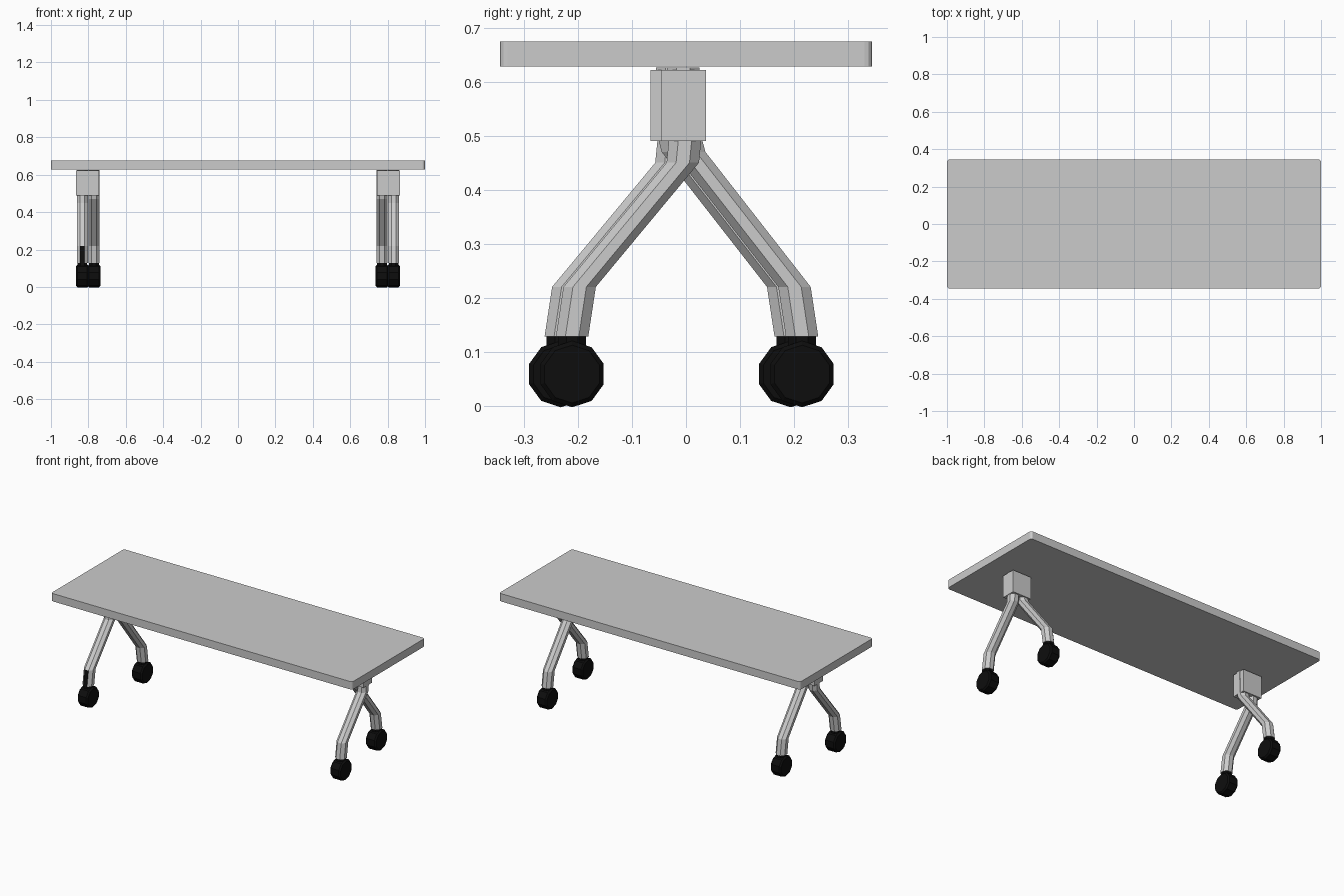
import bpy, bmesh, math

if "Cube" in bpy.data.objects:
    bpy.data.objects.remove(bpy.data.objects["Cube"])

black = bpy.data.materials.new("black_rubber")
black.diffuse_color = (0.004, 0.004, 0.004, 1)
black.use_nodes = True
black.node_tree.nodes["Principled BSDF"].inputs["Base Color"].default_value = black.diffuse_color


def finish(bm, name, mat=None):
    bmesh.ops.recalc_face_normals(bm, faces=bm.faces)
    me = bpy.data.meshes.new(name)
    bm.to_mesh(me)
    bm.free()
    ob = bpy.data.objects.new(name, me)
    bpy.context.collection.objects.link(ob)
    if mat:
        me.materials.append(mat)
    return ob


def box(name, x0, x1, y0, y1, z0, z1, round_corners=0):
    bm = bmesh.new()
    bmesh.ops.create_cube(bm, size=1)
    for v in bm.verts:
        v.co.x = x0 if v.co.x < 0 else x1
        v.co.y = y0 if v.co.y < 0 else y1
        v.co.z = z0 if v.co.z < 0 else z1
    if round_corners:
        upright = [e for e in bm.edges
                   if abs(e.verts[0].co.z - e.verts[1].co.z) > 1e-4]
        bmesh.ops.bevel(bm, geom=upright, offset=round_corners, segments=3,
                        profile=0.5, affect='EDGES')
    return finish(bm, name)


def loft(name, rings, mat=None):
    """Skin a list of equal-length point rings and cap both ends."""
    bm = bmesh.new()
    loops = [[bm.verts.new(p) for p in ring] for ring in rings]
    n = len(loops[0])
    for a, b in zip(loops, loops[1:]):
        for i in range(n):
            j = (i + 1) % n
            bm.faces.new((a[i], a[j], b[j], b[i]))
    bm.faces.new(loops[0])
    bm.faces.new(loops[-1])
    return finish(bm, name, mat)


def octagon(x, y, z, half):
    r = half / math.cos(math.pi / 8)
    return [(x + r * math.cos(math.pi * (k + 0.5) / 4),
             y + r * math.sin(math.pi * (k + 0.5) / 4), z) for k in range(8)]


def wheel(name, x, y, z, r, half):
    def ring(dx, rad):
        return [(x + dx, y + rad * math.cos(math.pi * (k + 0.5) / 5),
                 z + rad * math.sin(math.pi * (k + 0.5) / 5)) for k in range(10)]
    c = 0.008
    return loft(name, [ring(-half, r - c), ring(-half + c, r),
                       ring(half - c, r), ring(half, r - c)], black)


# table top
box("table_top", -1, 1, -0.345, 0.345, 0.628, 0.675, 0.014)

# bent leg paths as (y, z): ankle, knee, hip, and top inside the bracket
paths = {
    "front": (0.832, [(-0.211, 0.128), (-0.197, 0.22), (-0.006, 0.45),
                      (-0.002, 0.49), (-0.005, 0.626)]),
    "back": (0.77, [(0.215, 0.128), (0.201, 0.22), (0.006, 0.47),
                    (-0.002, 0.50), (-0.005, 0.626)]),
}

for s, side in ((1, "right"), (-1, "left")):
    dy = 0 if s > 0 else -0.021      # left frame sits slightly forward
    # bracket under the top
    xs = sorted((s * 0.742, s * 0.865))
    box(side + "_bracket", *xs, -0.045 + dy, 0.037 + dy, 0.49, 0.622)
    for end, (px, path) in paths.items():
        x, (ay, az) = s * px, path[0]
        leg = loft(f"{side}_{end}_leg",
                   [octagon(x, y + dy, z, 0.03) for y, z in path])
        # dark strip on the front of one lower leg
        if s < 0 and end == "front":
            grey = bpy.data.materials.new("grey_metal")
            grey.diffuse_color = (0.8, 0.8, 0.8, 1)
            grey.use_nodes = True
            grey.node_tree.nodes["Principled BSDF"].inputs["Base Color"].default_value = grey.diffuse_color
            leg.data.materials.append(grey)
            leg.data.materials.append(black)
            for p in leg.data.polygons:
                if p.normal.y < -0.9 and p.center.z < 0.22:
                    p.material_index = 1
        # caster neck and wheel
        loft(f"{side}_{end}_caster_neck",
             [octagon(x, ay + dy, z, 0.026) for z in (0.09, 0.1285)], black)
        wheel(f"{side}_{end}_wheel", x, ay + dy, 0.0585, 0.0615, 0.034)
